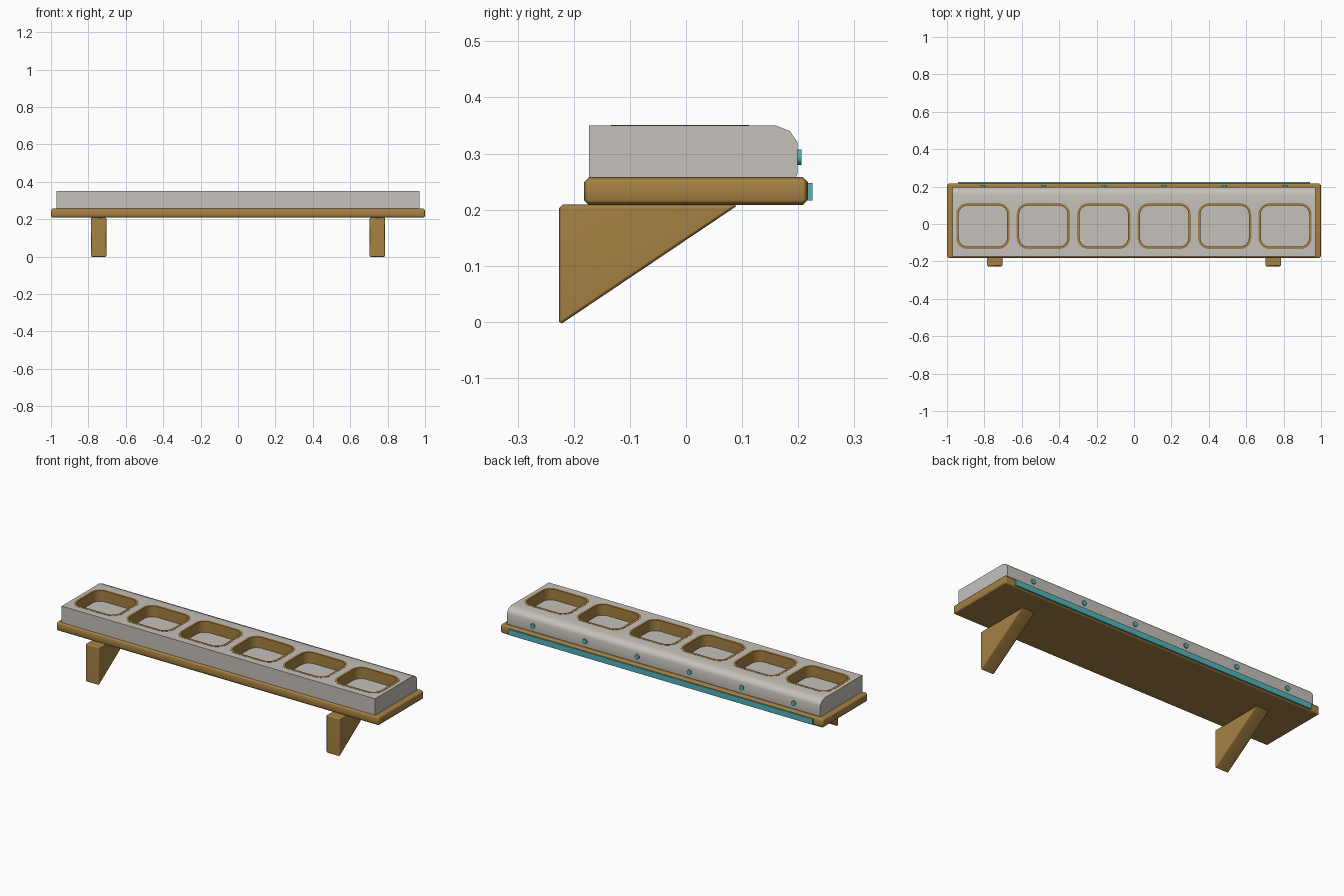
import bpy, bmesh, math

if "Cube" in bpy.data.objects:
    bpy.data.objects.remove(bpy.data.objects["Cube"], do_unlink=True)


def material(name, rgb):
    m = bpy.data.materials.new(name)
    m.use_nodes = True
    m.diffuse_color = (*rgb, 1)
    m.node_tree.nodes["Principled BSDF"].inputs["Base Color"].default_value = (*rgb, 1)
    return m


wood = material("warm wood", (0.38, 0.22, 0.055))
grey = material("pale grey", (0.56, 0.53, 0.49))
teal = material("teal", (0.09, 0.45, 0.48))


def finish(name, bm, mat):
    bmesh.ops.recalc_face_normals(bm, faces=bm.faces)
    me = bpy.data.meshes.new(name)
    bm.to_mesh(me)
    bm.free()
    me.materials.append(mat)
    ob = bpy.data.objects.new(name, me)
    bpy.context.collection.objects.link(ob)
    return ob


def activate(ob):
    bpy.ops.object.select_all(action='DESELECT')
    ob.select_set(True)
    bpy.context.view_layer.objects.active = ob


def smooth(ob, angle):
    activate(ob)
    bpy.ops.object.shade_smooth_by_angle(angle=math.radians(angle))
    ob.modifiers.new("even_normals", 'WEIGHTED_NORMAL').keep_sharp = True


def chamfer(ob, width):
    activate(ob)
    ob.modifiers.new("chamfer", 'BEVEL').width = width
    ob.modifiers["chamfer"].segments = 1
    bpy.ops.object.modifier_apply(modifier="chamfer")
    smooth(ob, 50)


def extrude_x(name, profile, x0, x1, mat):
    """Solid from a (y, z) profile running from x0 to x1."""
    bm = bmesh.new()
    ends = [[bm.verts.new((x, y, z)) for y, z in profile] for x in (x0, x1)]
    for loop in ends:
        bm.faces.new(loop)
    bridge(bm, *ends)
    return finish(name, bm, mat)


def bridge(bm, a, b):
    n = len(a)
    for i in range(n):
        bm.faces.new((a[i], a[(i + 1) % n], b[(i + 1) % n], b[i]))


def box(name, x, y, z, mat):
    return extrude_x(name, [(y[0], z[0]), (y[1], z[0]), (y[1], z[1]), (y[0], z[1])],
                     x[0], x[1], mat)


def rounded_loop(bm, cx, cy, w, d, r, z, steps=6):
    """Rounded rectangle of vertices at height z."""
    loop = []
    for k, (sx, sy) in enumerate([(1, 1), (-1, 1), (-1, -1), (1, -1)]):
        for i in range(steps + 1):
            a = math.pi / 2 * (k + i / steps)
            loop.append(bm.verts.new((cx + sx * (w / 2 - r) + r * math.cos(a),
                                      cy + sy * (d / 2 - r) + r * math.sin(a), z)))
    return loop


CENTRES = [0.323 * (i - 2.5) for i in range(6)]
POCKET_Y, POCKET_W, POCKET_D, POCKET_R = -0.011, 0.285, 0.246, 0.06
FLOOR, TOP, RIM = 0.29, 0.35, 0.013

# Base board
board = box("base_board", (-1, 1), (-0.182, 0.217), (0.208, 0.258), wood)
chamfer(board, 0.009)

# Triangular support brackets
for side, x in (("right", -0.745), ("left", 0.745)):
    bracket = extrude_x(side + "_bracket", [(-0.226, 0.209), (0.094, 0.209), (-0.226, -0.006)],
                        x - 0.042, x + 0.042, wood)
    chamfer(bracket, 0.006)

# Tray body with a rounded back edge
tray = extrude_x("tray_body", [(-0.173, 0.256), (0.195, 0.256), (0.199, 0.265), (0.199, 0.32),
                               (0.185, 0.34), (0.16, TOP), (-0.173, TOP)], -0.97, 0.97, grey)

# Pockets cut into the tray
bm = bmesh.new()
for cx in CENTRES:
    low, high = [rounded_loop(bm, cx, POCKET_Y, POCKET_W, POCKET_D, POCKET_R, z)
                 for z in (FLOOR, TOP + 0.05)]
    bm.faces.new(low)
    bm.faces.new(high)
    bridge(bm, low, high)
cutter = finish("pocket_cutter", bm, grey)
cutter.hide_render = True
activate(tray)
cut = tray.modifiers.new("pockets", 'BOOLEAN')
cut.operation, cut.solver, cut.object = 'DIFFERENCE', 'EXACT', cutter
bpy.ops.object.modifier_apply(modifier="pockets")
bpy.data.objects.remove(cutter, do_unlink=True)
smooth(tray, 40)

# Wooden liners around the pockets
for n, cx in enumerate(CENTRES, 1):
    bm = bmesh.new()
    loops = [rounded_loop(bm, cx, POCKET_Y, POCKET_W - 2 * t, POCKET_D - 2 * t, POCKET_R - t, z)
             for t, z in ((0, FLOOR), (0, TOP + 0.001), (RIM, TOP + 0.001), (RIM, FLOOR))]
    for i in range(4):
        bridge(bm, loops[i], loops[(i + 1) % 4])
    smooth(finish(f"pocket_liner_{n}", bm, wood), 40)

# Accent strip along the back of the board
box("back_strip", (-0.94, 0.94), (0.21, 0.225), (0.216, 0.248), teal)

# Round studs on the back of the tray
for n, cx in enumerate(CENTRES, 1):
    bpy.ops.mesh.primitive_cylinder_add(vertices=20, radius=0.0135, depth=0.016,
                                        location=(cx, 0.198, 0.2935),
                                        rotation=(math.pi / 2, 0, 0))
    stud = bpy.context.object
    stud.name = f"back_stud_{n}"
    stud.data.materials.append(teal)
    smooth(stud, 40)
